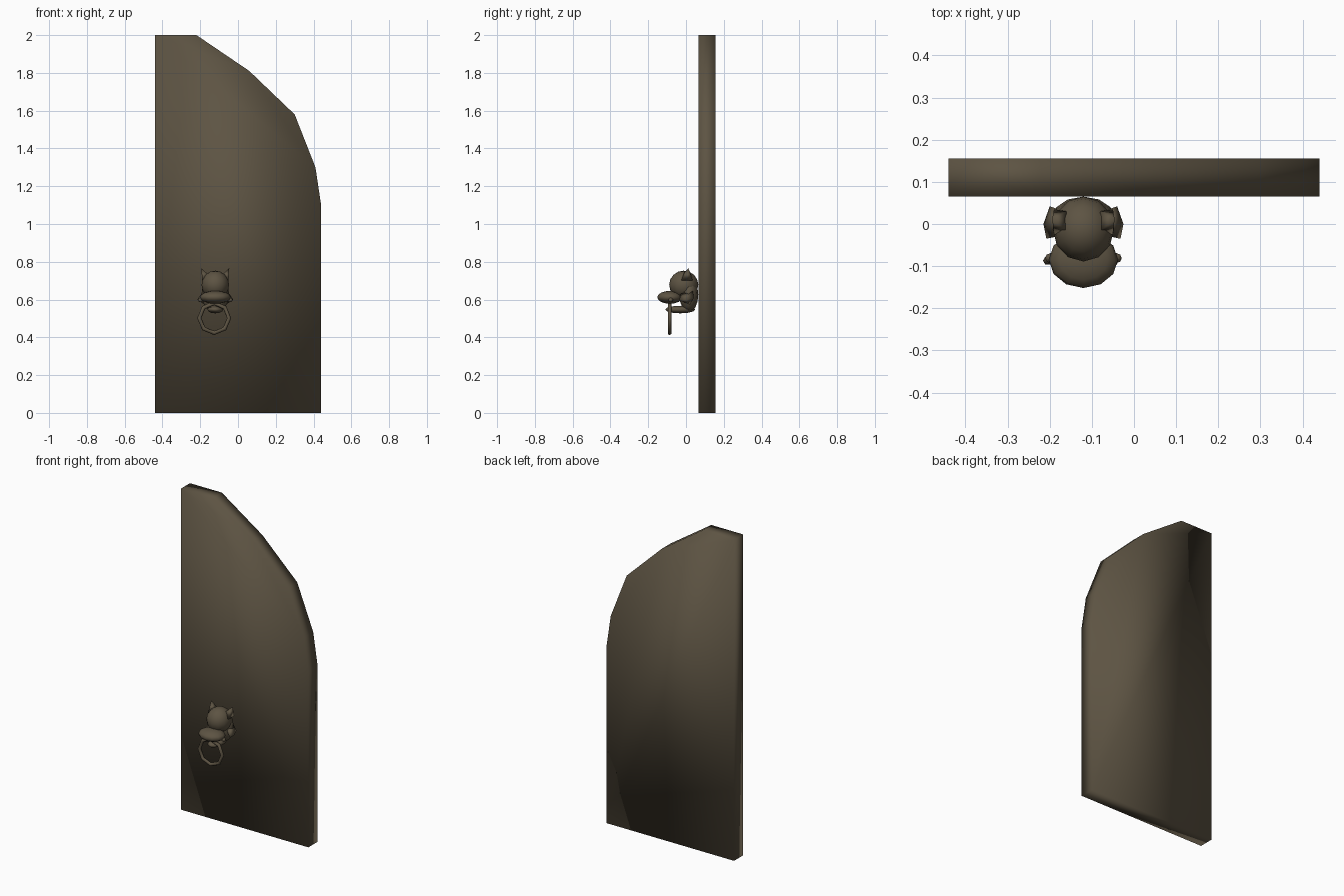
import bpy, bmesh, math
from mathutils import Vector, Matrix

if "Cube" in bpy.data.objects:
    bpy.data.objects.remove(bpy.data.objects["Cube"])

CX = -0.12  # centre line of the knocker

bronze = bpy.data.materials.new("dark bronze brown")
bronze.diffuse_color = (0.110, 0.088, 0.056, 1)
bronze.use_nodes = True
bronze.node_tree.nodes["Principled BSDF"].inputs["Base Color"].default_value = bronze.diffuse_color


def finish(name, bm, smooth=True):
    bmesh.ops.recalc_face_normals(bm, faces=bm.faces)
    me = bpy.data.meshes.new(name)
    bm.to_mesh(me)
    bm.free()
    me.materials.append(bronze)
    for p in me.polygons:
        p.use_smooth = smooth
    ob = bpy.data.objects.new(name, me)
    bpy.context.collection.objects.link(ob)
    return ob


def ellipsoid(name, centre, radii, seg=12, rings=8, tilt=0):
    bm = bmesh.new()
    bmesh.ops.create_uvsphere(bm, u_segments=seg, v_segments=rings, radius=1)
    m = Matrix.Translation(centre) @ Matrix.Rotation(tilt, 4, 'X') @ Matrix.Diagonal((*radii, 1))
    bmesh.ops.transform(bm, matrix=m, verts=bm.verts)
    return finish(name, bm)


def hull(name, pts):
    bm = bmesh.new()
    for p in pts:
        bm.verts.new(p)
    bmesh.ops.convex_hull(bm, input=bm.verts)
    return finish(name, bm)


# door leaf with a half arch top
outline = [(-0.44, 0), (0.44, 0), (0.44, 1.1), (0.41, 1.30), (0.30, 1.58),
           (0.06, 1.81), (-0.22, 2.0), (-0.44, 2.0)]
bm = bmesh.new()
face = bm.faces.new([bm.verts.new((x, 0.065, z)) for x, z in outline])
ext = bmesh.ops.extrude_face_region(bm, geom=[face])
bmesh.ops.translate(bm, vec=(0, 0.09, 0),
                    verts=[v for v in ext["geom"] if isinstance(v, bmesh.types.BMVert)])
finish("door_leaf", bm)

# animal head: cranium, back of head, muzzle and jaw
ellipsoid("cranium", (CX, -0.012, 0.678), (0.073, 0.077, 0.075))
ellipsoid("head_back", (CX, 0.015, 0.625), (0.074, 0.05, 0.092))
ellipsoid("muzzle", (CX, -0.085, 0.612), (0.082, 0.067, 0.034))
ellipsoid("lower_jaw", (CX, -0.03, 0.547), (0.044, 0.080, 0.020), 10, 6)

for side, s in (("left", -1), ("right", 1)):
    # pointed ears on top
    hull("ear_" + side, [(CX + s * x, y, z) for x, y, z in (
        (0.035, -0.02, 0.73), (0.07, -0.025, 0.70), (0.07, 0.035, 0.70),
        (0.04, 0.03, 0.725), (0.074, 0.012, 0.766))])
    # side flaps on the cheeks
    hull("cheek_flap_" + side, [(CX + s * x, y, z) for x, y, z in (
        (0.06, 0.035, 0.65), (0.08, 0.042, 0.61), (0.095, 0.0, 0.60),
        (0.088, -0.035, 0.595), (0.065, -0.03, 0.63), (0.06, 0.02, 0.575))])
    # ring pivots
    ellipsoid("ring_pivot_" + side, (CX + s * 0.078, -0.081, 0.598),
              (0.013, 0.012, 0.012), 8, 6)

# knocker ring: octagonal torus hanging from the muzzle
SIDES, TUBE, R, r = 8, 6, 0.079, 0.011
bm = bmesh.new()
grid = []
for i in range(SIDES):
    a = 2 * math.pi * i / SIDES
    grid.append([])
    for j in range(TUBE):
        b = 2 * math.pi * j / TUBE
        d = R + r * math.cos(b)
        grid[i].append(bm.verts.new((CX - 0.006 + d * math.cos(a), -0.087 + r * math.sin(b),
                                     0.502 + d * math.sin(a))))
for i in range(SIDES):
    for j in range(TUBE):
        k, l = (i + 1) % SIDES, (j + 1) % TUBE
        bm.faces.new((grid[i][j], grid[k][j], grid[k][l], grid[i][l]))
finish("knocker_ring", bm)
